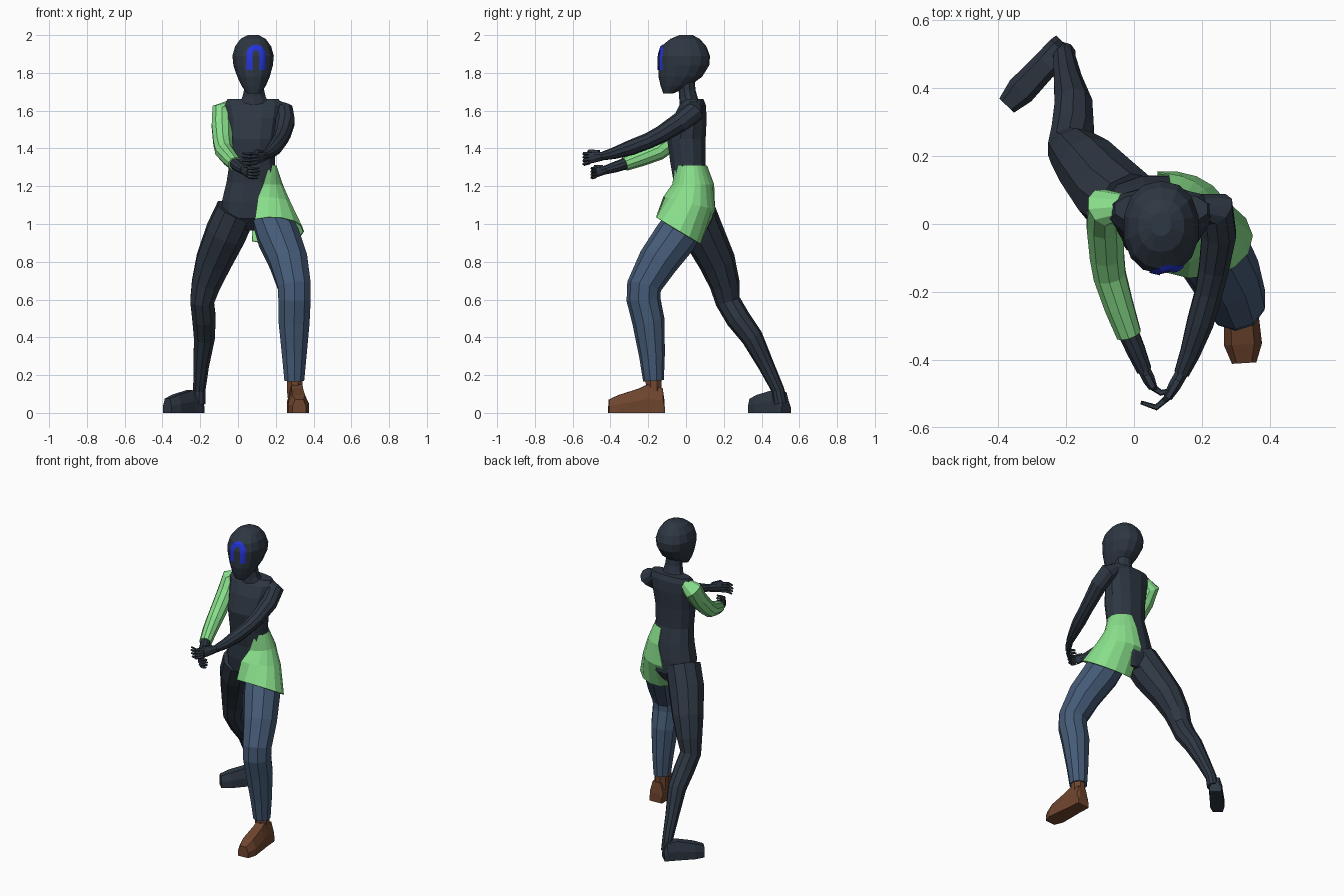
import bpy, math
from mathutils import Vector
from mathutils.bvhtree import BVHTree


def material(name, rgb):
    m = bpy.data.materials.new(name)
    m.diffuse_color = (*rgb, 1)
    return m


DARK = material("dark slate", (0.027, 0.038, 0.055))
GREEN = material("light green", (0.25, 0.74, 0.26))
DENIM = material("denim blue", (0.06, 0.105, 0.185))
BROWN = material("brown leather", (0.16, 0.06, 0.028))
BLUE = material("bright blue", (0.018, 0.035, 0.72))


def skin(name, rings, mat, closed=True, caps=True):
    """Join rings of points into one flat-shaded surface."""
    n = len(rings[0])
    verts = [p for r in rings for p in r]
    faces = []
    for i in range(len(rings) - 1):
        for j in range(n if closed else n - 1):
            k = (j + 1) % n
            faces.append((i * n + j, i * n + k, (i + 1) * n + k, (i + 1) * n + j))
    if caps:
        faces.append(tuple(reversed(range(n))))
        faces.append(tuple(range(len(verts) - n, len(verts))))
    me = bpy.data.meshes.new(name)
    me.from_pydata(verts, [], faces)
    me.materials.append(mat)
    ob = bpy.data.objects.new(name, me)
    bpy.context.collection.objects.link(ob)
    return ob


def power(v, p):
    return math.copysign(abs(v) ** p, v)


def stack(name, rows, mat, sides=12, p=1.0):
    """Horizontal oval rings: centre x, centre y, z, radius x, radius y."""
    rings = []
    for cx, cy, z, rx, ry in rows:
        ang = [2 * math.pi * (j + 0.5) / sides for j in range(sides)]
        rings.append([Vector((cx + rx * power(math.cos(a), p),
                              cy + ry * power(math.sin(a), p), z)) for a in ang])
    return skin(name, rings, mat)


def limb(name, pts, mat, sides=10, ref=(1, 0, 0)):
    """Tube along a path of x, y, z, radius and optional second radius."""
    P = [Vector(q[:3]) for q in pts]
    rings = []
    for i, q in enumerate(pts):
        t = Vector()
        if i:
            t += (P[i] - P[i - 1]).normalized()
        if i < len(P) - 1:
            t += (P[i + 1] - P[i]).normalized()
        t.normalize()
        u = Vector(ref)
        u = (u - t * u.dot(t)).normalized()
        v = t.cross(u)
        ra, rb = q[3], q[-1]
        ang = [2 * math.pi * (j + 0.5) / sides for j in range(sides)]
        rings.append([P[i] + u * ra * math.cos(a) + v * rb * math.sin(a) for a in ang])
    return skin(name, rings, mat)


def foot(name, heel, direction, rows, mat):
    """Flat-soled foot from sections: distance, half width, height."""
    d = Vector((*direction, 0)).normalized()
    s = Vector((-d.y, d.x, 0))
    shape = [(-1, 0), (1, 0), (1, 0.5), (0.6, 1), (-0.6, 1), (-1, 0.5)]
    base = Vector((*heel, 0))
    rings = [[base + d * t + s * a * w + Vector((0, 0, b * h)) for a, b in shape]
             for t, w, h in rows]
    return skin(name, rings, mat)


def hand(side, wrist, knuckle, mid, tip, height):
    """Palm, four stacked fingers and a thumb."""
    w, k, m, t = map(Vector, (wrist, knuckle, mid, tip))
    limb(side + "_palm", [(*w, 0.024, 0.02), (*w.lerp(k, 0.5), height * 0.9, 0.02),
                          (*k, height, 0.014)], DARK, 8, (0, 0, 1))
    for i in range(4):
        dz = Vector((0, 0, (1.5 - i) * height * 0.5))
        reach = (0.9, 1.0, 0.95, 0.75)[i]
        limb(f"{side}_finger_{i + 1}",
             [(*(k + dz), 0.0105), (*(m + dz * 1.15), 0.0095),
              (*(m.lerp(t, reach) + dz * 1.25), 0.006)], DARK, 5, (0, 0, 1))
    a = w.lerp(k, 0.3) + Vector((0, 0, height * 0.7))
    b = k + Vector((0, 0, height * 1.15))
    limb(side + "_thumb", [(*a, 0.014), (*b, 0.011), (*(b.lerp(m, 0.6)), 0.007)],
         DARK, 5, (0, 0, 1))


# Head, neck and torso
head = stack("head", [
    (0.085, -0.095, 1.69, 0.035, 0.025), (0.083, -0.058, 1.73, 0.065, 0.076),
    (0.082, -0.03, 1.78, 0.088, 0.116), (0.08, -0.012, 1.84, 0.107, 0.135),
    (0.08, -0.010, 1.89, 0.112, 0.137), (0.08, -0.012, 1.94, 0.098, 0.12),
    (0.08, -0.005, 1.98, 0.068, 0.078), (0.08, 0.0, 2.0, 0.03, 0.035)], DARK, 14, 0.9)
stack("neck", [(0.085, 0.02, 1.63, 0.085, 0.055), (0.085, 0.012, 1.675, 0.064, 0.048),
               (0.085, 0.005, 1.71, 0.056, 0.045), (0.085, 0.0, 1.78, 0.056, 0.045)], DARK, 10)
stack("torso", [
    (0.06, 0.06, 0.965, 0.06, 0.05), (0.065, 0.045, 1.03, 0.15, 0.10),
    (0.075, 0.038, 1.12, 0.165, 0.105), (0.075, 0.03, 1.22, 0.14, 0.098),
    (0.075, 0.01, 1.32, 0.124, 0.095), (0.075, 0.002, 1.45, 0.13, 0.105),
    (0.08, 0.02, 1.56, 0.143, 0.092), (0.08, 0.035, 1.63, 0.155, 0.072),
    (0.08, 0.045, 1.662, 0.14, 0.048)], DARK, 12, 0.85)

# Right arm: sleeve over bare forearm
limb("right_sleeve", [
    (-0.03, 0.055, 1.625, 0.035), (-0.085, 0.048, 1.592, 0.06), (-0.085, 0.0, 1.52, 0.057),
    (-0.08, -0.09, 1.43, 0.053), (-0.072, -0.15, 1.385, 0.05), (-0.045, -0.24, 1.35, 0.045),
    (-0.015, -0.325, 1.318, 0.038)], GREEN)
limb("right_forearm", [(-0.025, -0.30, 1.327, 0.032), (0.005, -0.37, 1.303, 0.029),
                       (0.03, -0.43, 1.285, 0.023)], DARK)
hand("right", (0.03, -0.43, 1.285), (0.055, -0.48, 1.272), (0.08, -0.497, 1.27),
     (0.115, -0.488, 1.272), 0.028)

# Left arm
limb("left_arm", [
    (0.19, 0.055, 1.625, 0.035), (0.242, 0.042, 1.592, 0.057), (0.25, -0.03, 1.54, 0.053),
    (0.235, -0.13, 1.475, 0.046), (0.22, -0.20, 1.44, 0.042), (0.195, -0.29, 1.405, 0.041),
    (0.165, -0.38, 1.375, 0.031), (0.14, -0.44, 1.36, 0.023)], DARK)
hand("left", (0.14, -0.44, 1.36), (0.10, -0.51, 1.35), (0.065, -0.54, 1.345),
     (0.02, -0.525, 1.345), 0.032)

# Half skirt around the left hip: centre x, y, z, radii, slope, arc start and end
rings = []
for cx, cy, z, rx, ry, slope, a0, a1 in [
        (0.075, 0.015, 1.31, 0.128, 0.10, 0, -45, 75),
        (0.08, 0.035, 1.21, 0.158, 0.115, 0, -70, 82),
        (0.10, 0.018, 1.11, 0.182, 0.138, -0.25, -88, 100),
        (0.18, -0.04, 0.965, 0.17, 0.12, -0.6, -122, 128)]:
    ring = []
    for j in range(11):
        a = math.radians(a0 + (a1 - a0) * j / 10)
        dy = ry * math.sin(a)
        ring.append(Vector((cx + rx * math.cos(a), cy + dy, z + slope * dy)))
    rings.append(ring)
skirt = skin("half_skirt", rings, GREEN, closed=False, caps=False)
skirt.modifiers.new("cloth", "SOLIDIFY").thickness = 0.006

# Left leg with trouser, right leg bare
limb("left_trouser", [
    (0.165, 0.02, 1.05, 0.10), (0.215, -0.055, 0.93, 0.115), (0.268, -0.15, 0.80, 0.106),
    (0.298, -0.222, 0.67, 0.092), (0.299, -0.225, 0.60, 0.09), (0.297, -0.198, 0.48, 0.086),
    (0.298, -0.18, 0.30, 0.068), (0.298, -0.172, 0.17, 0.055)], DENIM)
limb("right_leg", [
    (-0.01, 0.045, 1.07, 0.11), (-0.065, 0.09, 0.95, 0.112), (-0.13, 0.165, 0.80, 0.098),
    (-0.17, 0.205, 0.68, 0.08), (-0.19, 0.222, 0.59, 0.066), (-0.18, 0.275, 0.50, 0.065),
    (-0.178, 0.35, 0.40, 0.058), (-0.195, 0.425, 0.25, 0.043), (-0.205, 0.487, 0.12, 0.034),
    (-0.207, 0.50, 0.05, 0.036)], DARK)

# Feet
limb("left_boot_ankle", [(0.303, -0.17, 0.08, 0.045), (0.30, -0.172, 0.18, 0.045)], BROWN, 8)
foot("left_boot", (0.306, -0.115), (0.018, -0.29), [
    (0, 0.043, 0.06), (0.01, 0.046, 0.13), (0.09, 0.047, 0.15), (0.13, 0.05, 0.13),
    (0.24, 0.056, 0.095), (0.295, 0.036, 0.07)], BROWN)
foot("right_foot", (-0.203, 0.53), (-0.175, -0.185), [
    (0, 0.036, 0.06), (0.02, 0.04, 0.11), (0.08, 0.04, 0.12), (0.19, 0.044, 0.095),
    (0.25, 0.03, 0.075)], DARK)

# Face mark: thin arch plate laid onto the front of the head
tree = BVHTree.FromPolygons([v.co for v in head.data.vertices],
                            [tuple(p.vertices) for p in head.data.polygons])
spine = [(-1, 0, 1.815 + 0.0212 * i) for i in range(4)]
spine += [(-math.cos(math.pi * i / 8), math.sin(math.pi * i / 8), 1.9) for i in range(9)]
spine += [(1, 0, 1.815 + 0.0212 * i) for i in (3, 2, 1, 0)]
strip = []
for c, s, z in spine:
    row = []
    for r in (0.019, 0.028, 0.04, 0.05):
        x, zz = 0.095 + c * r, z + s * r
        hit = tree.ray_cast(Vector((x, -1, zz)), Vector((0, 1, 0)))[0]
        row.append(Vector((x, (hit.y if hit else -0.12) - 0.005, zz)))
    strip.append(row)
skin("face_mark", strip, BLUE, closed=False, caps=False)

# Consistent outward normals
import bmesh
for ob in bpy.data.objects:
    if ob.name == "face_mark":
        continue
    bm = bmesh.new()
    bm.from_mesh(ob.data)
    bmesh.ops.recalc_face_normals(bm, faces=bm.faces)
    bm.to_mesh(ob.data)
    bm.free()
